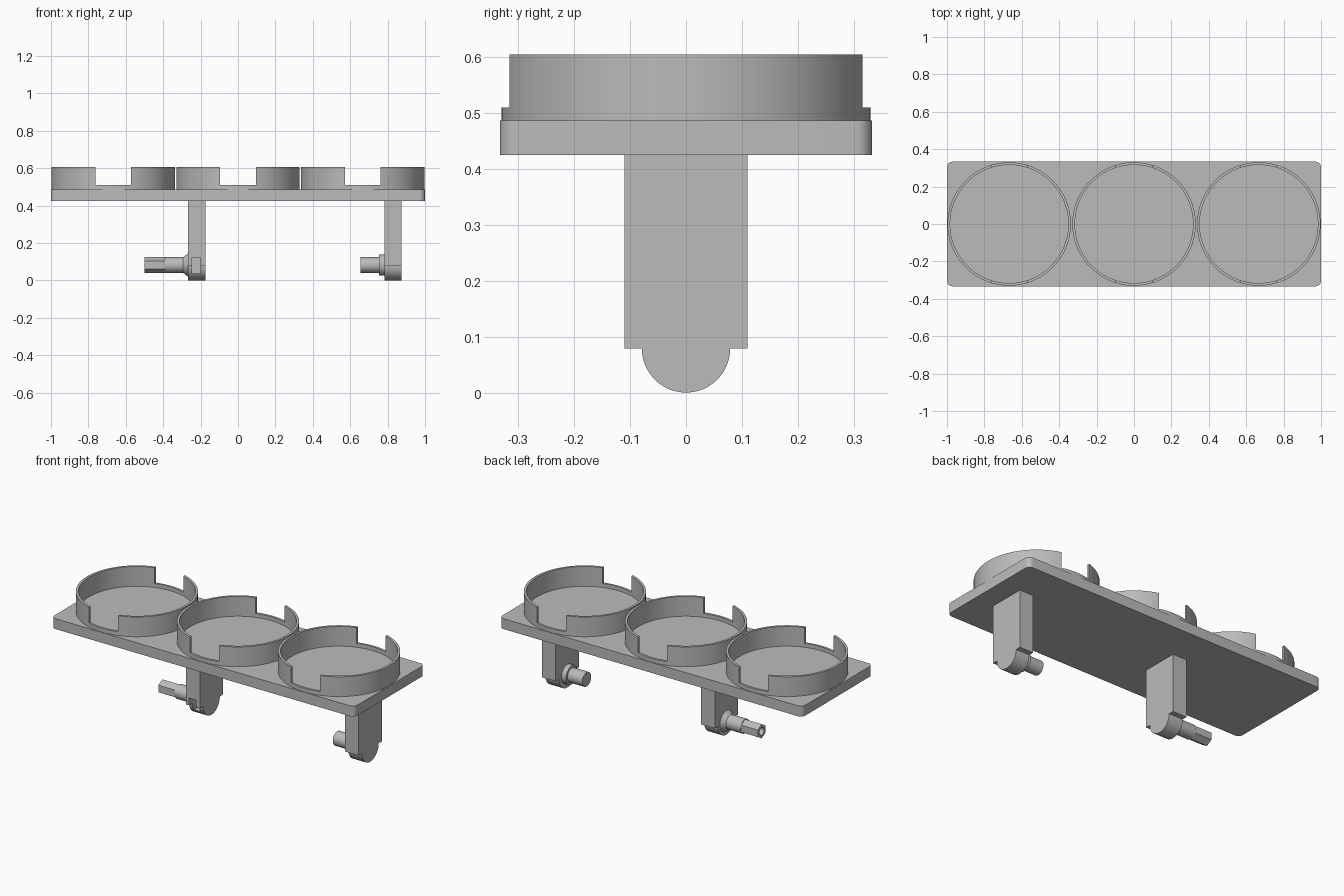
import bpy, bmesh
from math import sin, cos, pi, radians

if "Cube" in bpy.data.objects:
    bpy.data.objects.remove(bpy.data.objects["Cube"])

grey = bpy.data.materials.new("plain grey")
grey.use_nodes = True
colour = (0.5, 0.5, 0.5, 1)
grey.diffuse_color = colour
grey.node_tree.nodes["Principled BSDF"].inputs["Base Color"].default_value = colour


def finish(name, bm):
    bmesh.ops.recalc_face_normals(bm, faces=bm.faces[:])
    mesh = bpy.data.meshes.new(name)
    bm.to_mesh(mesh)
    bm.free()
    obj = bpy.data.objects.new(name, mesh)
    mesh.materials.append(grey)
    bpy.context.collection.objects.link(obj)
    return obj


def activate(obj):
    bpy.ops.object.select_all(action='DESELECT')
    obj.select_set(True)
    bpy.context.view_layer.objects.active = obj


def smooth(obj):
    activate(obj)
    bpy.ops.object.shade_smooth_by_angle(angle=radians(30))


def loft(name, loops):
    """Closed solid through matching loops of points."""
    bm = bmesh.new()
    rings = [[bm.verts.new(p) for p in loop] for loop in loops]
    n = len(rings[0])
    for a, b in zip(rings, rings[1:]):
        for i in range(n):
            j = (i + 1) % n
            bm.faces.new((a[i], a[j], b[j], b[i]))
    bm.faces.new(rings[0])
    bm.faces.new(rings[-1])
    return finish(name, bm)


def lathe_z(name, x, radius, z0, z1, sides=96):
    angles = [2 * pi * i / sides for i in range(sides)]
    return loft(name, [[(x + radius * cos(a), radius * sin(a), z) for a in angles]
                       for z in (z0, z1)])


def lathe_x(name, stations, sides=48):
    angles = [2 * pi * i / sides for i in range(sides)]
    return loft(name, [[(x, r * sin(a), AXLE_Z + r * cos(a)) for a in angles]
                       for x, r in stations])


def box(name, x0, x1, y0, y1, z0, z1, corner=0):
    bm = bmesh.new()
    bmesh.ops.create_cube(bm, size=1)
    for v in bm.verts:
        v.co = (x1 if v.co.x > 0 else x0, y1 if v.co.y > 0 else y0,
                z1 if v.co.z > 0 else z0)
    if corner:
        upright = [e for e in bm.edges
                   if abs(e.verts[0].co.z - e.verts[1].co.z) > 0.01]
        bmesh.ops.bevel(bm, geom=upright, offset=corner, segments=8,
                        profile=0.5, affect='EDGES')
    return finish(name, bm)


def cut(obj, cutter):
    mod = obj.modifiers.new("cut", 'BOOLEAN')
    mod.operation = 'DIFFERENCE'
    mod.solver = 'EXACT'
    mod.object = cutter
    activate(obj)
    bpy.ops.object.modifier_apply(modifier=mod.name)
    bpy.data.objects.remove(cutter)


AXLE_Z = 0.082
PLATE_LOW, PLATE_TOP = 0.425, 0.487

# Tray plate with rounded corners
smooth(box("tray_plate", -1, 1, -0.333, 0.333, PLATE_LOW, PLATE_TOP, 0.03))

# Three cup rings, notched at front and back
for label, x in (("right", -0.667), ("middle", 0), ("left", 0.667)):
    ring = lathe_z(label + "_cup_ring", x, 0.33, PLATE_TOP - 0.01, 0.605)
    cut(ring, lathe_z("bore", x, 0.316, 0.4, 0.7))
    cut(ring, box("notch", x - 0.095, x + 0.095, -0.5, 0.5, 0.51, 0.7))
    smooth(ring)


# Legs: wide slab with a narrower rounded foot
def leg(name, x0, x1):
    r = 0.079
    arc = [(r * cos(pi * i / 24), r - r * sin(pi * i / 24)) for i in range(25)]
    profile = [(0.11, PLATE_LOW + 0.01), (0.11, r)] + arc
    profile += [(-0.11, r), (-0.11, PLATE_LOW + 0.01)]
    return loft(name, [[(x, y, z) for y, z in profile] for x in (x0, x1)])


right_leg = leg("right_leg", -0.267, -0.175)
cut(right_leg, box("nut_slot", -0.245, -0.2, -0.2, 0.04, 0.037, 0.122))
smooth(right_leg)
smooth(leg("left_leg", 0.783, 0.873))

# Plain peg with a collar on the left leg
smooth(lathe_x("left_peg", [(0.79, 0.056), (0.753, 0.056), (0.753, 0.042), (0.655, 0.042)]))

# Long peg with a flared root and a hollow six-sided tip on the right leg
smooth(lathe_x("right_peg", [(-0.262, 0.062), (-0.267, 0.062), (-0.293, 0.042), (-0.39, 0.042)]))
tip = lathe_x("right_peg_tip", [(-0.385, 0.042), (-0.5, 0.042)], 6)
cut(tip, lathe_x("tip_bore", [(-0.39, 0.022), (-0.6, 0.022)], 32))
smooth(tip)
